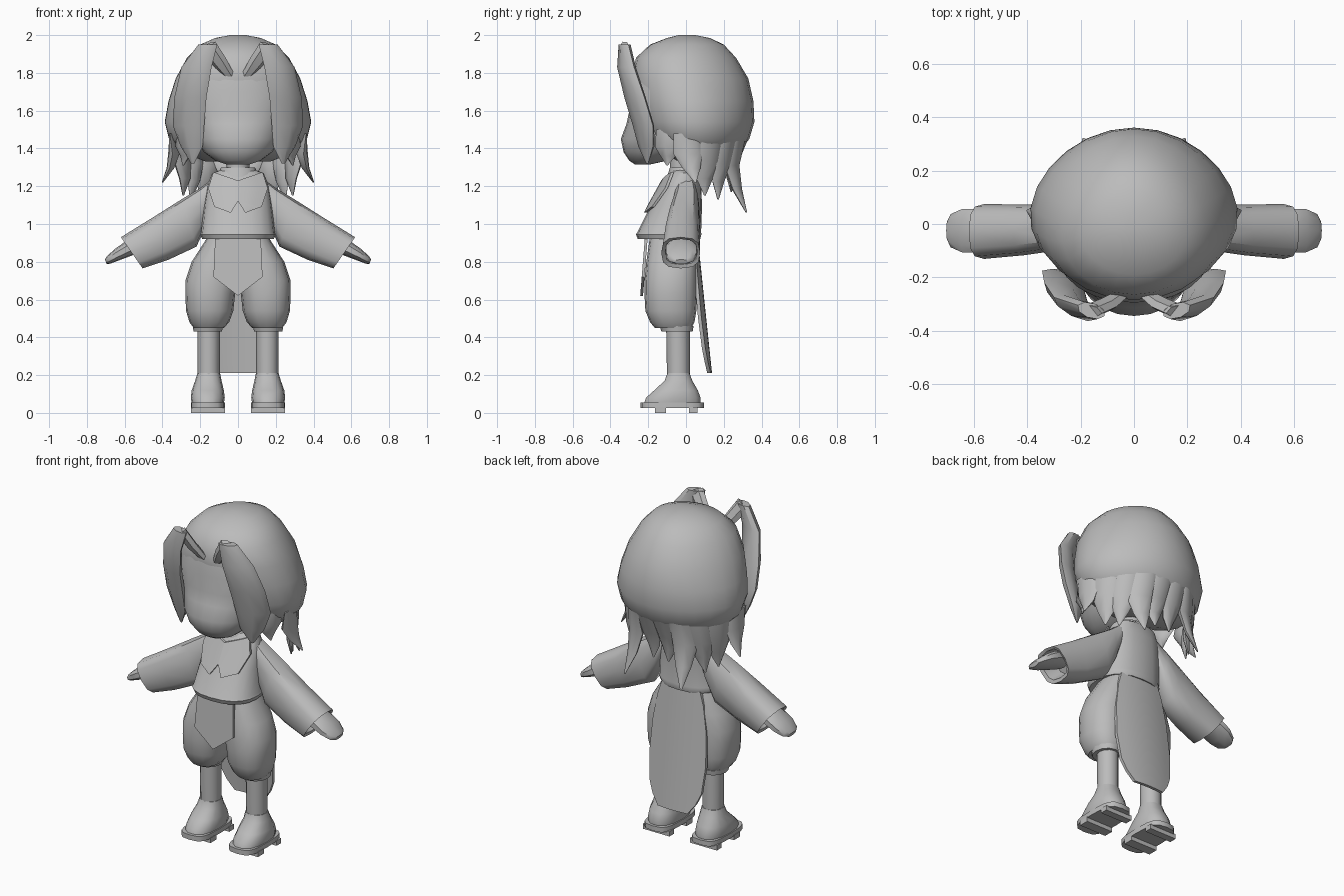
import bpy, bmesh, math
from mathutils import Vector as V

grey = bpy.data.materials.new("plain_grey")
grey.diffuse_color = (0.5, 0.5, 0.5, 1)


def finish(bm, name, mirror=False, smooth=40):
    """Turn a bmesh into a shaded, optionally mirrored object."""
    bmesh.ops.recalc_face_normals(bm, faces=bm.faces)
    me = bpy.data.meshes.new(name)
    bm.to_mesh(me)
    bm.free()
    me.materials.append(grey)
    ob = bpy.data.objects.new(name, me)
    bpy.context.collection.objects.link(ob)
    bpy.ops.object.select_all(action='DESELECT')
    ob.select_set(True)
    bpy.context.view_layer.objects.active = ob
    bpy.ops.object.shade_smooth_by_angle(angle=math.radians(smooth))
    if mirror:
        m = ob.modifiers.new("mirror", 'MIRROR')
        m.use_mirror_merge = False
    return ob


def loft(name, sections, n=16, p=2.0, mirror=False, smooth=40, egg=0.0):
    """Skin superellipse sections (centre, half axis a, half axis b); egg narrows the +b end."""
    bm = bmesh.new()
    rings = []
    for c, a, b in sections:
        ring = []
        for i in range(n):
            t = 2 * math.pi * i / n
            u, v = math.cos(t), math.sin(t)
            u = math.copysign(abs(u) ** (2 / p), u)
            v = math.copysign(abs(v) ** (2 / p), v)
            ring.append(bm.verts.new(V(c) + V(a) * u * (1 - egg * v) + V(b) * v))
        rings.append(ring)
    for r, s in zip(rings, rings[1:]):
        for i in range(n):
            j = (i + 1) % n
            bm.faces.new((r[i], r[j], s[j], s[i]))
    bm.faces.new(rings[0])
    bm.faces.new(rings[-1])
    return finish(bm, name, mirror, smooth)


def stack(name, rows, **kw):
    """Horizontal sections: (z, centre x, half width, front y, back y)."""
    return loft(name, [((cx, (f + b) / 2, z), (rx, 0, 0), (0, (b - f) / 2, 0))
                       for z, cx, rx, f, b in rows], **kw)


def panel(name, rows, depth, thick, cols=8, mirror=False):
    """Thin cloth panel from (inner z, outer z, inner x, outer x) rows, with y from depth(x, z)."""
    bm = bmesh.new()
    sheets = []
    for off in (0, thick):
        grid = []
        for za, zb, xa, xb in rows:
            line = []
            for i in range(cols + 1):
                t = i / cols
                x, z = xa + (xb - xa) * t, za + (zb - za) * t
                line.append(bm.verts.new((x, depth(x, z) + off, z)))
            grid.append(line)
        for r, s in zip(grid, grid[1:]):
            for i in range(cols):
                bm.faces.new((r[i], r[i + 1], s[i + 1], s[i]))
        sheets.append(grid)
    f, b = [g[0] + [r[-1] for r in g[1:-1]] + g[-1][::-1] + [r[0] for r in g[-2:0:-1]] for g in sheets]
    for i in range(len(f)):
        j = (i + 1) % len(f)
        bm.faces.new((f[i], f[j], b[j], b[i]))
    return finish(bm, name, mirror, 40)


def box(name, x, y, z):
    bm = bmesh.new()
    bmesh.ops.create_cube(bm, size=1)
    for v in bm.verts:
        v.co = [(r[0] + r[1]) / 2 + k * (r[1] - r[0]) for r, k in zip((x, y, z), v.co)]
    return finish(bm, name, True)


# Face and chin
stack("face", [(1.315, 0, .06, -.27, -.19), (1.335, 0, .12, -.3, -.1), (1.38, 0, .18, -.33, 0),
               (1.45, 0, .225, -.345, .1), (1.53, 0, .25, -.315, .1), (1.6, 0, .275, -.3, .1),
               (1.7, 0, .29, -.295, .1), (1.8, 0, .26, -.275, .1)], n=24, p=2.1, smooth=60)

# Hair cap
stack("hair_cap", [(2.0, 0, .04, -.04, .05), (1.985, 0, .12, -.1, .125), (1.95, 0, .2, -.19, .2),
                   (1.88, 0, .27, -.265, .265), (1.77, 0, .33, -.285, .33), (1.65, 0, .368, -.265, .357),
                   (1.54, 0, .388, -.24, .362), (1.45, 0, .365, -.2, .335), (1.38, 0, .3, -.13, .28),
                   (1.33, 0, .17, -.04, .2)], n=24, p=2.0, smooth=60, egg=.11)

# Front locks: short rising root, then a long falling blade
loft("lock_root", [((.05, -.265, 1.79), (.035, 0, .005), (0, .015, .01)),
                   ((.1, -.3, 1.86), (.035, .01, -.02), (0, .02, .01)),
                   ((.16, -.325, 1.945), (.04, .01, -.02), (0, .02, .01))], n=6, mirror=True)
loft("long_lock", [((.16, -.325, 1.95), (.05, .02, 0), (-.015, .025, 0)),
                   ((.22, -.315, 1.83), (.08, .04, 0), (-.015, .03, 0)),
                   ((.252, -.27, 1.67), (.085, .05, 0), (-.02, .03, 0)),
                   ((.262, -.225, 1.52), (.083, .05, 0), (-.02, .03, 0)),
                   ((.245, -.21, 1.41), (.058, .035, 0), (-.015, .025, 0)),
                   ((.24, -.205, 1.32), (.008, .004, 0), (-.002, .004, 0))], n=8, mirror=True)

# Loose strands below the cap: root, middle, tip, outward facing direction, width
STRANDS = [((.3, -.1, 1.5), (.29, -.1, 1.41), (.29, -.1, 1.31), -25, .09),
           ((.355, 0, 1.48), (.34, .01, 1.37), (.4, .05, 1.22), 5, .095),
           ((.315, .13, 1.47), (.295, .11, 1.33), (.29, .1, 1.15), 30, .1),
           ((.24, .23, 1.47), (.235, .19, 1.32), (.25, .17, 1.13), 48, .09),
           ((.16, .29, 1.47), (.165, .24, 1.31), (.19, .32, 1.06), 62, .09),
           ((.06, .325, 1.47), (.06, .25, 1.33), (.05, .24, 1.17), 82, .09)]
for root, mid, tip, deg, w in STRANDS:
    d = math.radians(deg)
    out, side = V((math.cos(d), math.sin(d), 0)), V((-math.sin(d), math.cos(d), 0))
    loft("hair_strand", [(root, side * w * .7, out * .008), (mid, side * w * .8, out * .03),
                         (V(mid).lerp(V(tip), .5) - out * .012, side * w * .5, out * .02),
                         (tip, side * .004, out * .004)], n=8, mirror=True, smooth=60)

# Neck, collar and shirt
stack("neck", [(1.22, 0, .06, -.085, .035), (1.4, 0, .06, -.085, .035)], n=12)
stack("collar", [(1.25, 0, .11, -.1, .07), (1.3, 0, .09, -.085, .05), (1.3, 0, .06, -.07, .03)], n=12)
stack("shirt", [(.93, 0, .16, -.22, .04), (.92, 0, .19, -.255, .075), (.945, 0, .2, -.265, .082),
                (.955, 0, .195, -.258, .08), (1.1, 0, .18, -.185, .085), (1.2, 0, .165, -.125, .08),
                (1.27, 0, .135, -.085, .07), (1.29, 0, .08, -.07, .05)], n=20, p=2.4)


def chest(x, z):
    return -.148 - .55 * (1.2 - z) + 1.7 * x * x


panel("chest_wrap", [(1.23, 1.275, 0, .13), (1.18, 1.19, 0, .158), (1.12, 1.09, 0, .125)],
      chest, .015, 3, True)
panel("wrap_point", [(1.12, 1.09, 0, .125), (1.115, 1.088, .004, .115), (1.06, 1.06, .038, .042)],
      chest, .015, 3, True)

# Wide sleeves: (top x, top z, bottom x, bottom z, centre y, half depth)
SLEEVE = [(.12, 1.25, .12, 1.12, 0, .05), (.2, 1.19, .165, 1.0, 0, .07), (.3, 1.13, .22, .88, -.01, .085),
          (.45, 1.035, .37, .81, -.022, .095), (.62, .93, .505, .765, -.028, .103),
          (.605, .92, .51, .785, -.025, .085), (.52, .96, .44, .85, -.025, .07)]
loft("sleeve", [(((a + c) / 2, y, (b + d) / 2), ((a - c) / 2, 0, (b - d) / 2), (0, h, 0))
                for a, b, c, d, y, h in SLEEVE], n=12, p=2.8, mirror=True)
loft("hand", [((x, -.025, z), (.4 * t, 0, t), (0, h, 0)) for x, z, t, h in
              [(.5, .9, .04, .06), (.58, .87, .038, .085), (.64, .838, .03, .085),
               (.685, .81, .02, .065), (.7, .8, .012, .035)]], n=10, p=2.5, mirror=True)

# Baggy trousers with cuffs
stack("trouser_leg", [(.45, .155, .08, -.165, .03), (.48, .152, .105, -.19, .045), (.54, .15, .125, -.215, .055),
                      (.63, .147, .132, -.22, .06), (.7, .137, .142, -.22, .06), (.8, .113, .132, -.21, .06),
                      (.94, .07, .085, -.19, .05)], n=16, p=2.3, mirror=True)
stack("trouser_cuff", [(.43, .16, .075, -.13, .035), (.46, .16, .08, -.14, .04)], n=12, mirror=True)

# Front and back cloth panels
panel("front_apron", [(.94, .94, 0, .12), (.83, .83, 0, .125), (.62, .72, 0, .13)],
      lambda x, z: -.24 + .08 * (z - .65), .015, 4, True)
panel("back_tail", [(z, z, -w, w) for z, w in
                    [(.93, .13), (.85, .155), (.7, .18), (.5, .19), (.34, .175), (.27, .145), (.21, .1)]],
      lambda x, z: .042 + .105 * (.95 - z) - .7 * x * x, .018)

# Shins, shoes and sandal soles
stack("shin", [(.15, .155, .058, -.1, .02), (.45, .155, .06, -.105, .02)], n=12, mirror=True)
stack("shoe", [(.05, .16, .085, -.225, .08), (.08, .16, .09, -.215, .08), (.12, .16, .085, -.17, .065),
               (.17, .157, .07, -.115, .035), (.21, .155, .06, -.1, .02)], n=14, p=2.4, mirror=True)
stack("sandal_sole", [(.025, .16, .09, -.24, .095), (.055, .16, .09, -.24, .095)], n=16, p=3.5, mirror=True)
box("sandal_front_tooth", (.07, .25), (-.165, -.105), (0, .03))
box("sandal_back_tooth", (.07, .25), (.015, .06), (0, .03))
